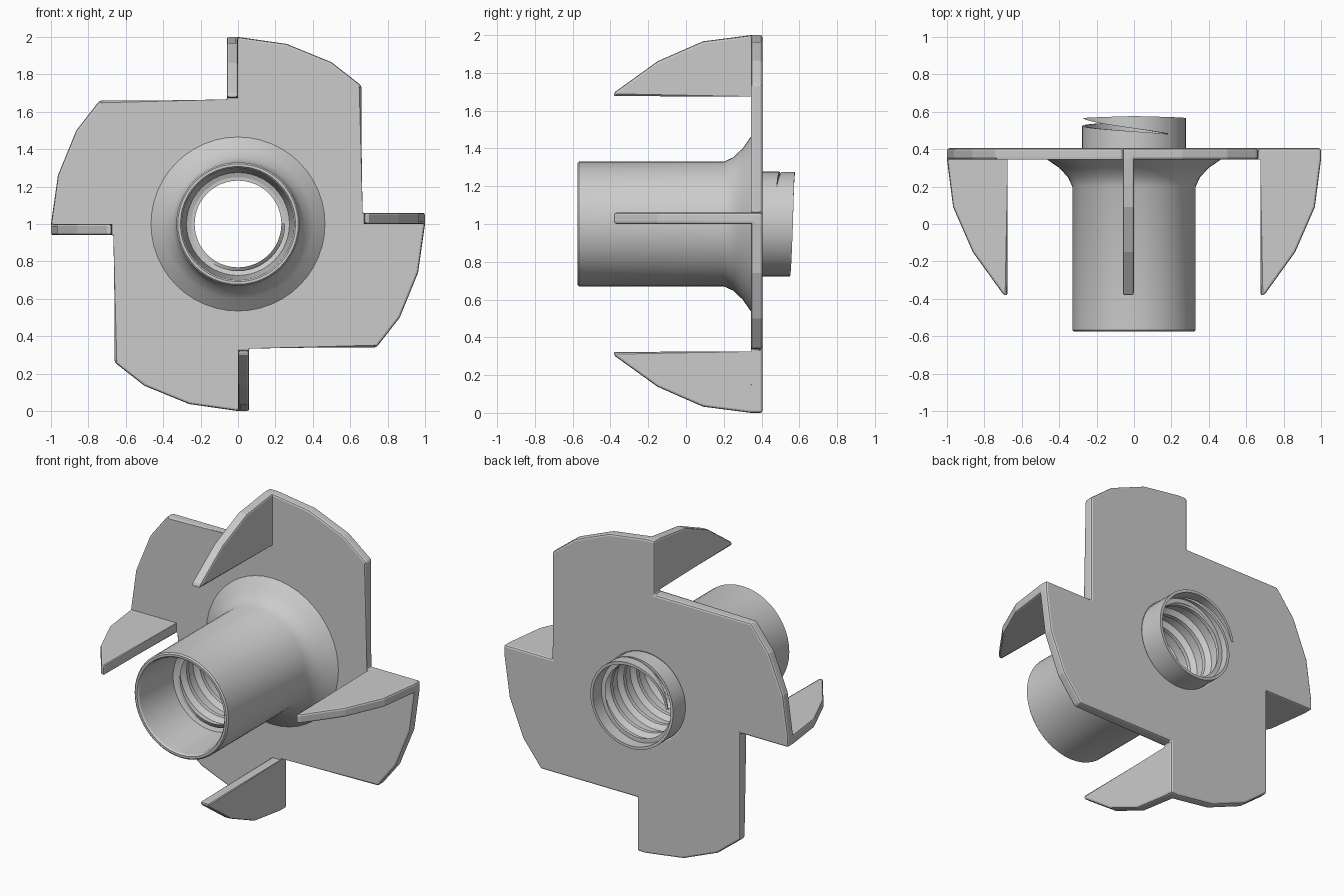
import bpy, bmesh
from math import cos, sin, radians, tau

if "Cube" in bpy.data.objects:
    bpy.data.objects.remove(bpy.data.objects["Cube"])

steel = bpy.data.materials.new("grey steel")
steel.use_nodes = True
steel.diffuse_color = (0.6, 0.6, 0.6, 1)
steel.node_tree.nodes["Principled BSDF"].inputs["Base Color"].default_value = (0.6, 0.6, 0.6, 1)


def finish(name, bm, smooth=30, recalc=False):
    bmesh.ops.remove_doubles(bm, verts=bm.verts, dist=1e-4)
    if recalc:
        bmesh.ops.recalc_face_normals(bm, faces=bm.faces)
    mesh = bpy.data.meshes.new(name)
    bm.to_mesh(mesh)
    bm.free()
    mesh.materials.append(steel)
    ob = bpy.data.objects.new(name, mesh)
    bpy.context.collection.objects.link(ob)
    if smooth:
        bpy.ops.object.select_all(action='DESELECT')
        ob.select_set(True)
        bpy.context.view_layer.objects.active = ob
        bpy.ops.object.shade_smooth_by_angle(angle=radians(smooth))
    return ob


def sweep(name, section, start, end, steps):
    """Sweep section(angle) -> [(y, radius), ...] around the nut's axis."""
    bm = bmesh.new()
    rings = []
    for i in range(steps + 1):
        a = start + (end - start) * i / steps
        rings.append([bm.verts.new((r * cos(a), y, 1 + r * sin(a))) for y, r in section(a)])
    for p, q in zip(rings, rings[1:]):
        for j in range(len(p) - 1):
            bm.faces.new((p[j], q[j], q[j + 1], p[j + 1]))
    bmesh.ops.dissolve_degenerate(bm, dist=1e-5, edges=bm.edges)
    return finish(name, bm)


# Flange: four pinwheel wings with a prong folded forward from each
FRONT, BACK, FOLD = 0.345, 0.405, -0.06
wing = [(0, 0.66), (0, 1), (0.26, 0.963), (0.5, 0.865), (0.66, 0.74)]
prong = [(FRONT, 0.66), (FRONT, 0.675), (-0.385, 0.677), (-0.375, 0.7),
         (-0.15, 0.862), (0.09, 0.967), (FRONT, 1)]
bm = bmesh.new()


def turn(x, z, k):
    for _ in range(k):
        x, z = z, -x
    return x, z


def vert(x, y, z, k):
    x, z = turn(x, z, k)
    return bm.verts.new((x, y, 1 + z))


def face(points, k):
    bm.faces.new([vert(*p, k) for p in points])


front, back = [], []
for k in range(4):
    front += [vert(FOLD, FRONT, 0.66, k)] + [vert(x, FRONT, z, k) for x, z in wing]
    rim = [(FOLD, 0.66), (FOLD, 1)] + wing[1:] + [turn(FOLD, 0.66, 1)]
    back += [vert(x, BACK, z, k) for x, z in rim[:-1]]
    for (x0, z0), (x1, z1) in zip(rim, rim[1:]):
        face([(x0, FRONT, z0), (x1, FRONT, z1), (x1, BACK, z1), (x0, BACK, z0)], k)
    for x in (FOLD, 0):
        face([(x, y, z) for y, z in prong], k)
    for (y0, z0), (y1, z1) in zip(prong, prong[1:]):
        face([(FOLD, y0, z0), (0, y0, z0), (0, y1, z1), (FOLD, y1, z1)], k)
bm.faces.new(front)
bm.faces.new(back)
flange = finish("flange_with_prongs", bm, 0, True)

# Cutter for the flange hole
bpy.ops.mesh.primitive_cylinder_add(vertices=48, radius=0.274, depth=0.6,
                                    location=(0, 0.375, 1), rotation=(radians(90), 0, 0))
cutter = bpy.context.object
cutter.name = "hole_cutter"
cutter.data.materials.append(steel)
cutter.hide_render = True
cutter.hide_set(True)
cut = flange.modifiers.new("hole", 'BOOLEAN')
cut.operation, cut.object, cut.solver = 'DIFFERENCE', cutter, 'EXACT'
bevel = flange.modifiers.new("bevel", 'BEVEL')
bevel.width, bevel.segments, bevel.limit_method = 0.012, 2, 'ANGLE'
bevel.angle_limit = radians(40)

# Barrel: flared root, straight sleeve, tapered mouth
barrel = [(0.37, 0.49), (0.345, 0.465), (0.3, 0.4), (0.25, 0.353), (0.2, 0.33),
          (-0.567, 0.33), (-0.575, 0.322), (-0.575, 0.308), (-0.565, 0.3),
          (-0.26, 0.275), (-0.25, 0.25)]
sweep("barrel", lambda a: barrel, 0, tau, 48)

# Internal screw thread, trimmed flat at both ends
PITCH, LOW, HIGH = 0.13, -0.25, 0.48
ridge = [(0, 0.232), (0.025, 0.232), (0.05, 0.26), (0.105, 0.26), (PITCH, 0.232)]
sweep("thread", lambda a: [(min(max(LOW - PITCH + PITCH * a / tau + y, LOW), HIGH), r)
                           for y, r in ridge], 0, 7 * tau, 7 * 48)

# Neck behind the flange, with a rim that climbs in a spiral to a thin tip
climb = [(45, 0.48), (180, 0.525), (270, 0.55), (360, 0.566), (450, 0.577), (530, 0.566)]


def rim_height(a):
    d = a * 360 / tau
    for (d0, y0), (d1, y1) in zip(climb, climb[1:]):
        if d <= d1:
            return y0 + (y1 - y0) * (d - d0) / (d1 - d0)
    return climb[-1][1]


def wall(low, a):
    top, outer, inner = rim_height(a), 0.277, 0.26
    return [(top, outer), (low, outer), (low, inner), (top, inner), (top, outer)]


sweep("neck", lambda a: wall(0.36, a), radians(45), radians(405), 48)
sweep("neck_tip", lambda a: wall(0.48 + 0.086 * (a - radians(405)) / radians(125), a),
      radians(405), radians(530), 18)
